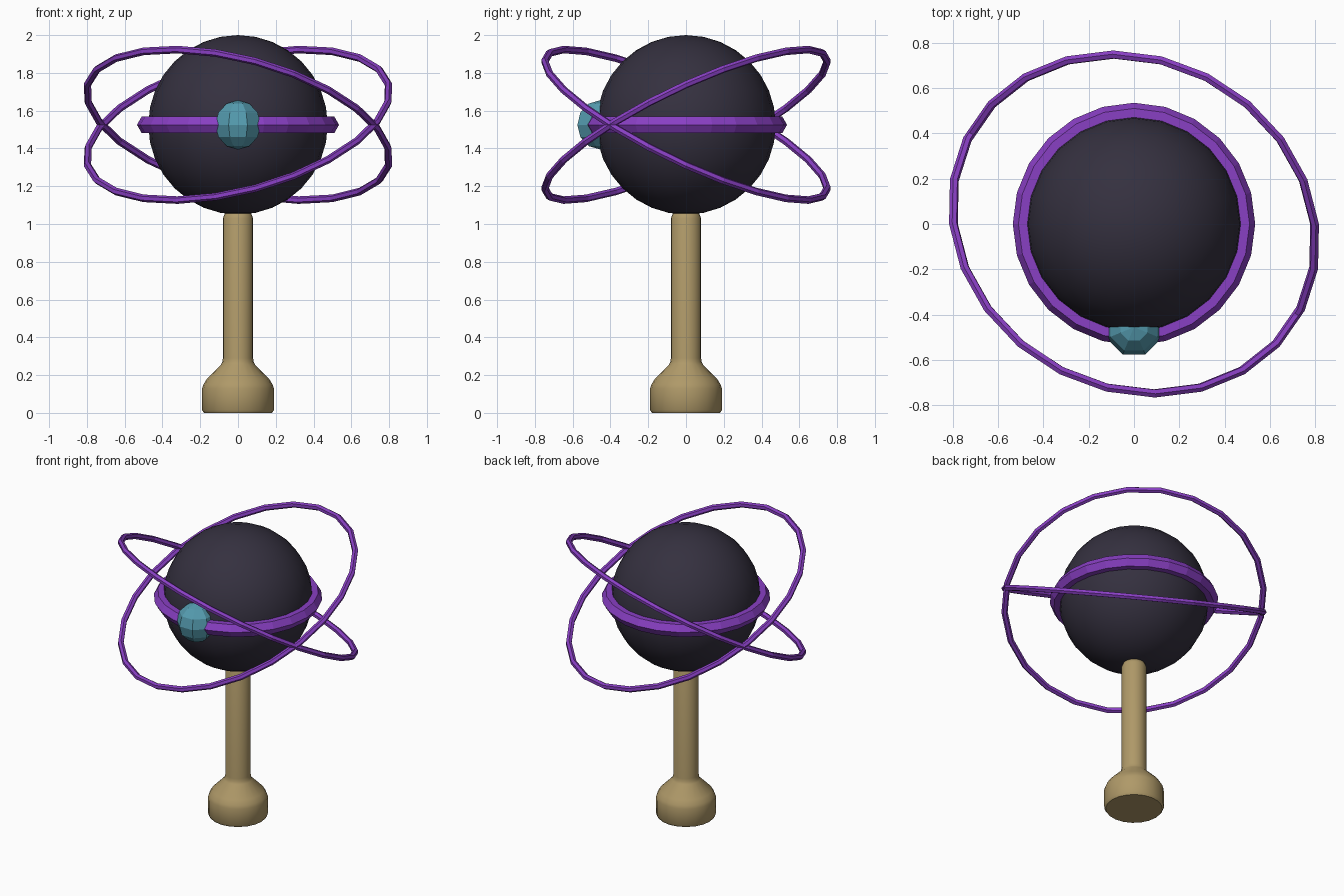
import bpy, bmesh, math
from mathutils import Matrix

if "Cube" in bpy.data.objects:
    bpy.data.objects.remove(bpy.data.objects["Cube"])

def material(name, col):
    m = bpy.data.materials.new(name)
    m.diffuse_color = (*col, 1)
    m.use_nodes = True
    m.node_tree.nodes["Principled BSDF"].inputs["Base Color"].default_value = m.diffuse_color
    return m

DARK = material("dark", (0.035, 0.03, 0.05))
PURPLE = material("purple", (0.25, 0.05, 0.55))
TEAL = material("teal", (0.09, 0.33, 0.43))
WOOD = material("tan", (0.43, 0.32, 0.14))
CZ = 1.525

def finish(ob, name, mat, smooth=None):
    ob.name = ob.data.name = name
    ob.data.materials.append(mat)
    if smooth:
        bpy.ops.object.shade_smooth_by_angle(angle=math.radians(smooth))

def lathe(name, profile, segs, mat, smooth):
    bm = bmesh.new()
    rings = [[bm.verts.new((r * math.cos(2 * math.pi * i / segs),
                            r * math.sin(2 * math.pi * i / segs), z))
              for i in range(segs)] for r, z in profile]
    for a, b in zip(rings, rings[1:]):
        for i in range(segs):
            j = (i + 1) % segs
            bm.faces.new((a[i], a[j], b[j], b[i]))
    bm.faces.new(rings[0][::-1])
    bm.faces.new(rings[-1])
    me = bpy.data.meshes.new(name)
    bm.to_mesh(me)
    bm.free()
    ob = bpy.data.objects.new(name, me)
    bpy.context.collection.objects.link(ob)
    bpy.ops.object.select_all(action='DESELECT')
    ob.select_set(True)
    bpy.context.view_layer.objects.active = ob
    finish(ob, name, mat, smooth)

def ring(name, major, minor, rot=(0, 0)):
    bpy.ops.mesh.primitive_torus_add(
        major_segments=24, minor_segments=6, major_radius=major, minor_radius=minor,
        location=(0, 0, CZ), rotation=(math.radians(rot[0]), math.radians(rot[1]), 0))
    finish(bpy.context.object, name, PURPLE)

# handle with flared pommel
lathe("handle", [(0.18, 0), (0.19, 0.015), (0.19, 0.13), (0.183, 0.15), (0.165, 0.18),
                 (0.09, 0.255), (0.083, 0.27), (0.08, 0.29), (0.08, 1.03), (0.07, 1.055),
                 (0.05, 1.07)], 20, WOOD, 40)

# main orb
bpy.ops.mesh.primitive_uv_sphere_add(segments=24, ring_count=16, radius=0.475, location=(0, 0, CZ))
finish(bpy.context.object, "orb", DARK, 40)

# equator band and two tilted orbit rings
ring("equator_band", 0.485, 0.05)
ring("orbit_ring_a", 0.825, 0.02, (25, -15))
ring("orbit_ring_b", 0.825, 0.02, (-25, 15))

# front gem
bpy.ops.mesh.primitive_uv_sphere_add(segments=8, ring_count=6, radius=0.13,
                                     location=(0, -0.455, CZ), rotation=(0, 0, math.pi / 8))
finish(bpy.context.object, "gem", TEAL)
